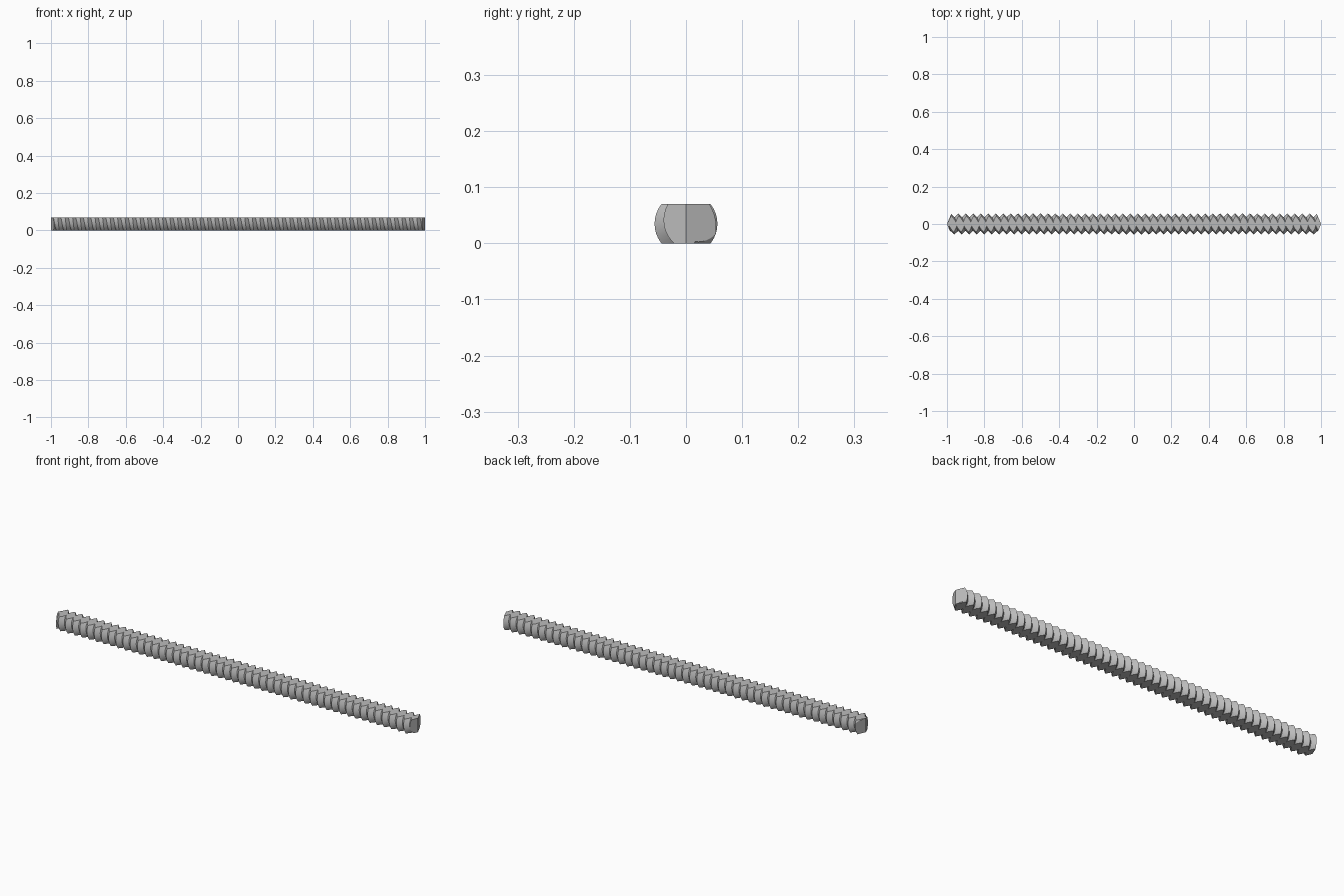
import bpy, bmesh, math

if "Cube" in bpy.data.objects:
    bpy.data.objects.remove(bpy.data.objects["Cube"], do_unlink=True)

PITCH = 0.04
CREST = 0.056
ROOT = 0.036
HEIGHT = 0.07
SEGS = 40
TURNS = 56

steel = bpy.data.materials.new("grey_steel")
steel.use_nodes = True
colour = (0.5, 0.5, 0.5, 1)
steel.diffuse_color = colour
steel.node_tree.nodes["Principled BSDF"].inputs["Base Color"].default_value = colour


def make_object(name, bm):
    bmesh.ops.recalc_face_normals(bm, faces=bm.faces)
    mesh = bpy.data.meshes.new(name)
    bm.to_mesh(mesh)
    bm.free()
    mesh.materials.append(steel)
    obj = bpy.data.objects.new(name, mesh)
    bpy.context.collection.objects.link(obj)
    return obj


# Right-handed V thread: one valley helix and one crest helix, woven together
bm = bmesh.new()


def helix(radius, shift, count):
    verts = []
    for k in range(count):
        a = math.tau * k / SEGS
        x = PITCH * (k / SEGS + shift - TURNS / 2)
        verts.append(bm.verts.new((x, radius * math.cos(a),
                                   HEIGHT / 2 + radius * math.sin(a))))
    return verts


steps = SEGS * (TURNS - 1)
valley = helix(ROOT, 0, steps + SEGS + 1)
crest = helix(CREST, 0.5, steps + 1)
for k in range(steps):
    bm.faces.new((valley[k], valley[k + 1], crest[k + 1], crest[k]))
    bm.faces.new((crest[k], crest[k + 1], valley[k + 1 + SEGS], valley[k + SEGS]))
# Close both ends, beyond the trimmed length
bm.faces.new(valley[:SEGS + 1] + [crest[0]])
bm.faces.new(valley[-SEGS - 1:] + [crest[-1]])
rod = make_object("threaded_rod", bm)

# Trimming block: flat top and bottom, shallow wedge at each end
bm = bmesh.new()
outline = [(1, 0), (0.975, 0.06), (-0.975, 0.06),
           (-1, 0), (-0.975, -0.06), (0.975, -0.06)]
base = bm.faces.new([bm.verts.new((x, y, 0)) for x, y in outline])
top = bmesh.ops.extrude_face_region(bm, geom=[base])["geom"]
bmesh.ops.translate(bm, vec=(0, 0, HEIGHT),
                    verts=[g for g in top if isinstance(g, bmesh.types.BMVert)])
block = make_object("trim_block", bm)
block.hide_render = True

# Cut the rod to shape, then remove the block
trim = rod.modifiers.new("trim", "BOOLEAN")
trim.operation = "INTERSECT"
trim.solver = "EXACT"
trim.object = block
bpy.ops.object.select_all(action="DESELECT")
rod.select_set(True)
bpy.context.view_layer.objects.active = rod
bpy.ops.object.modifier_apply(modifier=trim.name)
bpy.data.objects.remove(block, do_unlink=True)
bpy.ops.object.shade_smooth_by_angle(angle=math.radians(25))
